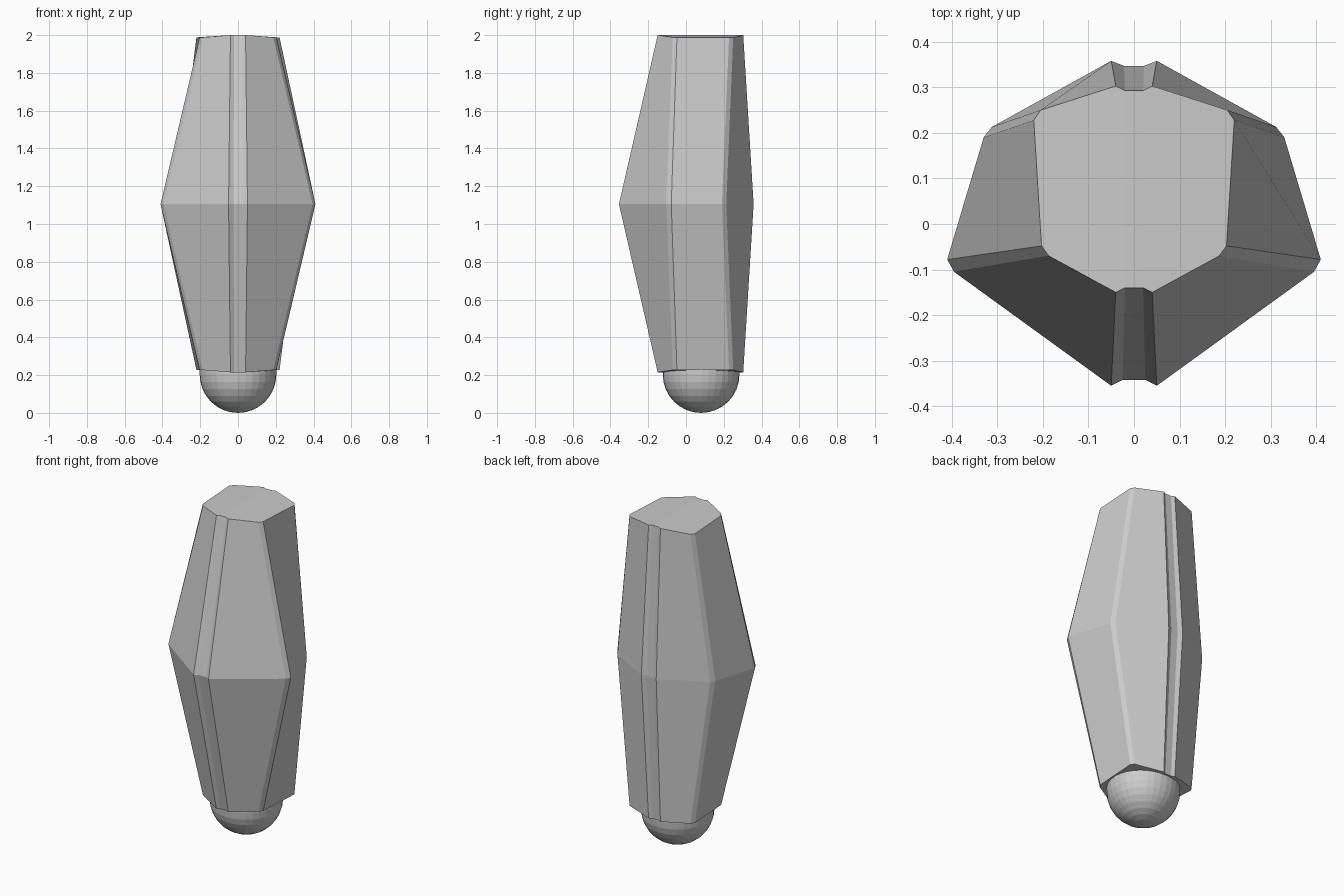
import bpy, bmesh
from mathutils import Vector

if "Cube" in bpy.data.objects:
    bpy.data.objects.remove(bpy.data.objects["Cube"])

Z_LOW, Z_MID, Z_TOP = 0.215, 1.105, 2.0

# Right half of the cross-section, front groove to back groove: end ring and wide middle ring
END = [(0.02, -0.14), (0.04, -0.15), (0.187, -0.07), (0.203, -0.048),
       (0.22, 0.228), (0.205, 0.25), (0.04, 0.303), (0.02, 0.293)]
MID = [(0.025, -0.342), (0.05, -0.355), (0.395, -0.105), (0.41, -0.078),
       (0.33, 0.19), (0.312, 0.213), (0.05, 0.358), (0.022, 0.347)]


def make_object(name, bm):
    bmesh.ops.recalc_face_normals(bm, faces=bm.faces)
    mesh = bpy.data.meshes.new(name)
    bm.to_mesh(mesh)
    bm.free()
    obj = bpy.data.objects.new(name, mesh)
    bpy.context.collection.objects.link(obj)
    return obj


def add_ring(bm, half, z, side_shift=0.0):
    """Mirror a half section into a closed ring; side corners sit a little inward in z."""
    pts = half + [(-x, y) for x, y in reversed(half)]
    return [bm.verts.new((x, y, z + (side_shift if abs(x) > 0.1 else 0))) for x, y in pts]


# Faceted outer shell with grooves front and back
bm = bmesh.new()
rings = [add_ring(bm, END, Z_LOW, 0.012), add_ring(bm, MID, Z_MID),
         add_ring(bm, END, Z_TOP, -0.012)]
for a, b in zip(rings, rings[1:]):
    n = len(a)
    for i in range(n):
        j = (i + 1) % n
        bm.faces.new((a[i], a[j], b[j], b[i]))
# Gently sloped end caps: flat strip between the grooves, one face on each side
h = len(END)
for r in (rings[0], rings[2]):
    bm.faces.new((r[0], r[h - 1], r[h], r[-1]))
    bm.faces.new(r[:h])
    bm.faces.new(r[h:])
make_object("faceted_body", bm)

# Round-ended inner core, showing as a dome under the body
bm = bmesh.new()
bmesh.ops.create_uvsphere(bm, u_segments=32, v_segments=16, radius=0.203)
for v in bm.verts:
    upper = v.co.z > 0.01
    v.co += Vector((0, 0.08, Z_TOP - 0.203 if upper else 0.206))
    if not upper:
        v.co.z -= 0.003
make_object("inner_core", bm)
